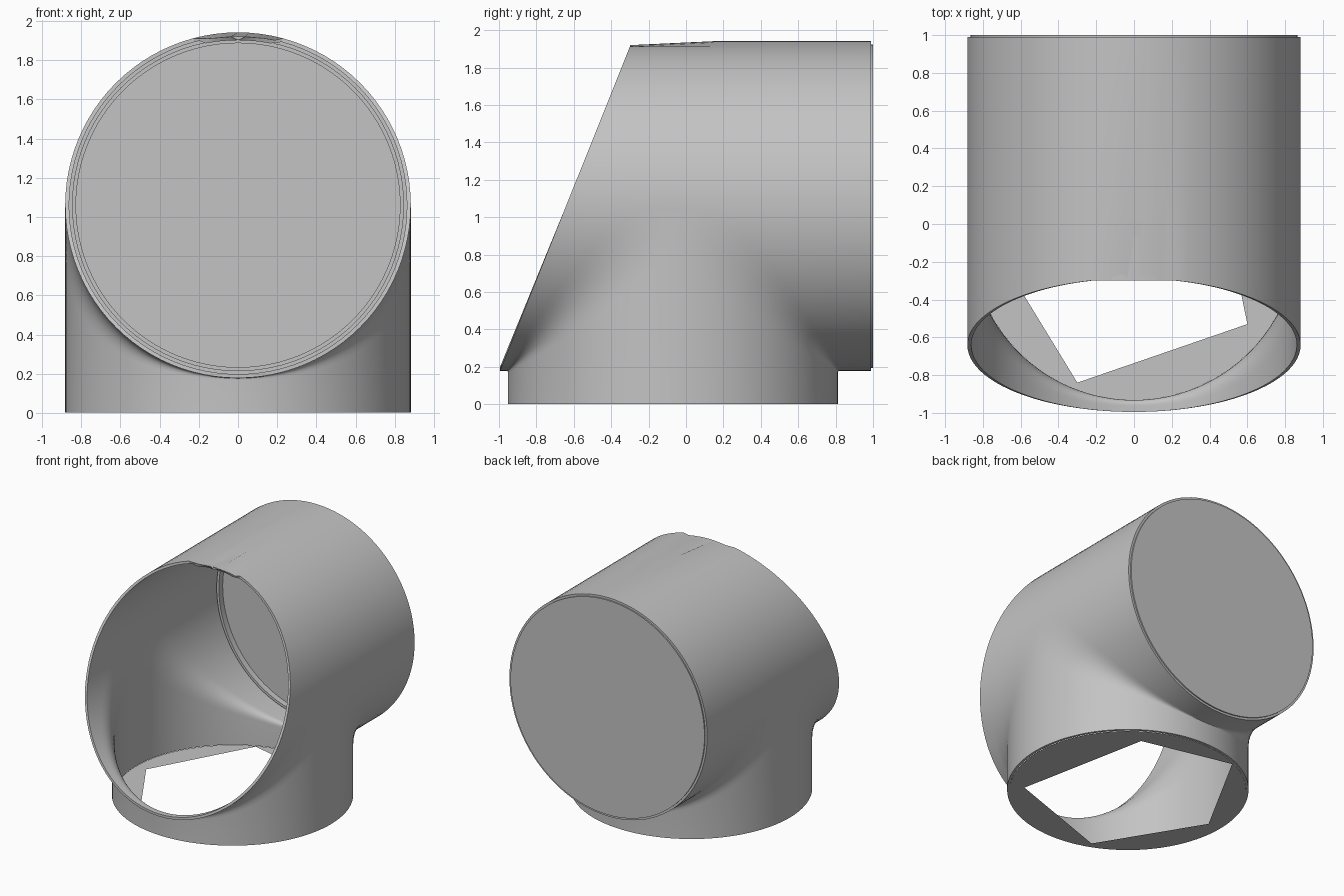
import bpy, bmesh
from math import sin, cos, pi, radians
from mathutils import Vector

cube = bpy.data.objects.get("Cube")
if cube:
    bpy.data.objects.remove(cube, do_unlink=True)

R = 0.862          # radius of both pipes
YC = -0.07         # axis of the vertical pipe
ZC = 1.06          # axis of the horizontal pipe
BACK = 0.99
STEPS = 48
FILLET = 8

grey = bpy.data.materials.new("plain grey")
grey.use_nodes = True
grey.diffuse_color = (0.55, 0.55, 0.55, 1)
grey.node_tree.nodes["Principled BSDF"].inputs["Base Color"].default_value = grey.diffuse_color


def finish(name, bm, thickness=0):
    mesh = bpy.data.meshes.new(name)
    bm.to_mesh(mesh)
    bm.free()
    mesh.materials.append(grey)
    obj = bpy.data.objects.new(name, mesh)
    bpy.context.collection.objects.link(obj)
    bpy.ops.object.select_all(action='DESELECT')
    bpy.context.view_layer.objects.active = obj
    obj.select_set(True)
    if thickness:
        mod = obj.modifiers.new("wall", 'SOLIDIFY')
        mod.thickness = thickness
        mod.offset = -1
        bpy.ops.object.modifier_apply(modifier=mod.name)
    bpy.ops.object.shade_smooth_by_angle(angle=radians(35))
    return obj


def slant(z):
    """Depth of the sloping front mouth at height z."""
    return -0.995 + (z - ZC + R) * 0.41


def loft(bm, columns):
    rows = [[bm.verts.new(p) for p in col] for col in columns]
    for a, b in zip(rows, rows[1:]):
        for i in range(len(a) - 1):
            bm.faces.new((a[i], a[i + 1], b[i + 1], b[i]))


def blend_size(t):
    return 0.03 + 0.2 * sin(t) ** 2


def profile(t, side):
    """Slice at constant x: up the vertical pipe, round the blend, along the horizontal pipe."""
    x, c, k = R * sin(t), R * cos(t), blend_size(t)
    z = ZC - c
    end = BACK if side > 0 else slant(z)
    corner = Vector((x, YC + side * c, z))
    low = corner - Vector((0, 0, k))
    out = corner + Vector((0, side * k, 0))
    points = [Vector((x, corner.y, 0.002))]
    for i in range(FILLET + 1):
        f = i / FILLET
        points.append(low * (1 - f) ** 2 + corner * 2 * f * (1 - f) + out * f * f)
    points.append(Vector((x, end, z)))
    return points


# Pipe body: blended lower halves, plain upper half, flat webs at the two sides
bm = bmesh.new()
angles = [-pi / 2 + pi * i / STEPS for i in range(STEPS + 1)]
for side in (-1, 1):
    loft(bm, [profile(t, side) for t in angles])
k = blend_size(pi / 2)
upper = []
for t in angles:
    x, z = R * sin(t), ZC + R * cos(t)
    upper.append([Vector((x, y, z)) for y in (slant(z), YC - k, YC + k, BACK)])
loft(bm, upper)
for t in (angles[0], angles[-1]):
    front, rear = profile(t, -1)[1:-1], profile(t, 1)[1:-1]
    bm.faces.new([bm.verts.new(p) for p in front[::-1] + rear[1:]])
bmesh.ops.remove_doubles(bm, verts=bm.verts, dist=0.0005)
bmesh.ops.recalc_face_normals(bm, faces=bm.faces)
top = max(bm.faces, key=lambda f: f.calc_center_median().z)
if top.normal.z < 0:
    bmesh.ops.reverse_faces(bm, faces=bm.faces)
finish("pipe_body", bm, 0.02)

# Closed back end
bm = bmesh.new()
bmesh.ops.create_cone(bm, cap_ends=True, segments=2 * STEPS, radius1=R + 0.003,
                      radius2=R + 0.003, depth=0.014)
back = finish("back_plate", bm)
back.rotation_euler.x = pi / 2
back.location = (0, 0.993, ZC)

# Inner lip next to the back plate
bm = bmesh.new()
bmesh.ops.create_cone(bm, cap_ends=False, segments=2 * STEPS, radius1=R - 0.015,
                      radius2=R - 0.015, depth=0.05)
lip = finish("back_inner_lip", bm, 0.02)
lip.rotation_euler.x = pi / 2
lip.location = (0, 0.962, ZC)

# Base plate with an uneven five-sided opening
corners = [Vector(p) for p in ((0.60, -0.46, 0), (0.385, 0.61, 0), (-0.34, 0.78, 0),
                               (-0.77, 0.0, 0), (-0.30, -0.77, 0))]
bm = bmesh.new()
inner, outer = [], []
for a, b in zip(corners, corners[1:] + corners[:1]):
    for i in range(16):
        p = a.lerp(b, i / 16)
        inner.append(bm.verts.new(p))
        outer.append(bm.verts.new(p.normalized() * R))
for i in range(len(inner)):
    j = (i + 1) % len(inner)
    bm.faces.new((inner[i], inner[j], outer[j], outer[i]))
base = finish("base_plate", bm)
base.location.y = YC
